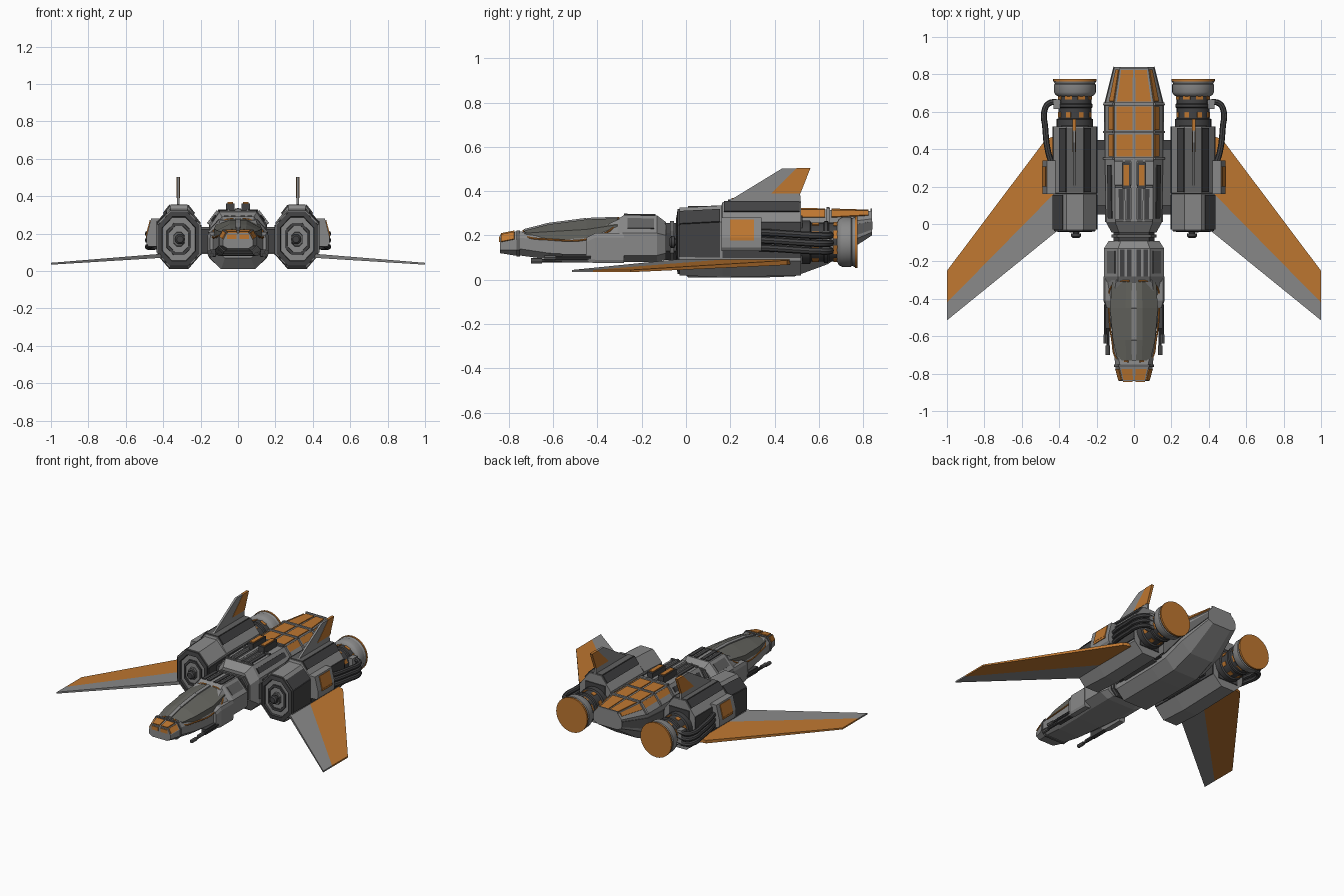
import bpy, bmesh, math
from mathutils import Vector as V

if "Cube" in bpy.data.objects:
    bpy.data.objects.remove(bpy.data.objects["Cube"])


def material(name, rgb):
    m = bpy.data.materials.new(name)
    m.diffuse_color = (*rgb, 1)
    m.use_nodes = True
    m.node_tree.nodes["Principled BSDF"].inputs["Base Color"].default_value = m.diffuse_color
    return m


GREY = material("hull grey", (0.25, 0.25, 0.25))
DARK = material("dark grey", (0.055, 0.055, 0.057))
MID = material("medium grey", (0.12, 0.12, 0.12))
ORANGE = material("orange", (0.52, 0.185, 0.03))
GLASS = material("canopy glass", (0.13, 0.13, 0.115))


def finish(ob, mat, mirror, smooth=False):
    ob.data.materials.clear()
    ob.data.materials.append(mat)
    if smooth:
        bpy.ops.object.select_all(action='DESELECT')
        ob.select_set(True)
        bpy.context.view_layer.objects.active = ob
        bpy.ops.object.shade_smooth_by_angle(angle=math.radians(35))
    if mirror:
        ob.modifiers.new("Mirror", 'MIRROR')
    return ob


def loft(name, rings, mat, mirror=False, smooth=False):
    """Skin a row of equal-length rings and cap both ends."""
    bm = bmesh.new()
    vs = [[bm.verts.new(p) for p in r] for r in rings]
    n = len(rings[0])
    for a, b in zip(vs, vs[1:]):
        for i in range(n):
            j = (i + 1) % n
            bm.faces.new((a[i], a[j], b[j], b[i]))
    bm.faces.new(vs[0])
    bm.faces.new(vs[-1][::-1])
    bmesh.ops.recalc_face_normals(bm, faces=bm.faces)
    me = bpy.data.meshes.new(name)
    bm.to_mesh(me)
    bm.free()
    ob = bpy.data.objects.new(name, me)
    bpy.context.collection.objects.link(ob)
    return finish(ob, mat, mirror, smooth)


def sec(y, wt, wm, wb, z0, z1, z2, z3, cx=0):
    """Eight-sided section; edges 0 lower slope, 1 side, 2 shoulder, 3 top, 4-6 other side, 7 belly."""
    h = [(wb, z0), (wm, z1), (wm, z2), (wt, z3)]
    return [V((cx + x, y, z)) for x, z in h] + [V((cx - x, y, z)) for x, z in h[::-1]]


def patch(name, a, b, i, u0, u1, v0, v1, mat, t=0.006, mirror=True):
    """Thin plate on edge strip i between sections a and b."""
    j = (i + 1) % len(a)
    q = [a[i].lerp(a[j], u).lerp(b[i].lerp(b[j], u), v)
         for u, v in ((u0, v0), (u1, v0), (u1, v1), (u0, v1))]
    n = (q[3] - q[0]).cross(q[1] - q[0]).normalized()
    return loft(name, [[p - n * 0.003 for p in q], [p + n * t for p in q]], mat, mirror)


def box(name, x, y, z, mat, mirror=True):
    return loft(name, [[V((x[0], k, z[0])), V((x[1], k, z[0])), V((x[1], k, z[1])),
                        V((x[0], k, z[1]))] for k in y], mat, mirror)


def lathe(name, cx, cz, prof, mat, n=28):
    """Turned part along y from (y, radius) pairs."""
    return loft(name, [[V((cx + r * math.cos(2 * math.pi * k / n), y, cz + r * math.sin(2 * math.pi * k / n)))
                        for k in range(n)] for y, r in prof], mat, True, True)


def tube(name, pts, r, mat):
    cu = bpy.data.curves.new(name, 'CURVE')
    cu.dimensions, cu.bevel_depth, cu.bevel_resolution, cu.use_fill_caps = '3D', r, 2, True
    cu.resolution_u = 5
    sp = cu.splines.new('BEZIER')
    sp.bezier_points.add(len(pts) - 1)
    for bp, p in zip(sp.bezier_points, pts):
        bp.co = p
        bp.handle_left_type = bp.handle_right_type = 'AUTO'
    ob = bpy.data.objects.new(name, cu)
    bpy.context.collection.objects.link(ob)
    bpy.ops.object.select_all(action='DESELECT')
    ob.select_set(True)
    bpy.context.view_layer.objects.active = ob
    bpy.ops.object.convert(target='MESH')
    return finish(bpy.context.object, mat, True, True)


# Main fuselage
body = [sec(-0.045, .08, .12, .07, .07, .11, .21, .28), sec(0.01, .10, .15, .09, .01, .07, .24, .315),
        sec(0.35, .105, .155, .09, .01, .07, .25, .318), sec(0.49, .105, .155, .09, .015, .08, .25, .318),
        sec(0.64, .105, .155, .085, .07, .13, .25, .316), sec(0.84, .075, .105, .07, .2, .215, .275, .31)]
loft("fuselage", body, GREY)
for k in (2, 3, 4):
    a, b = body[k], body[k + 1]
    patch("rear_top_panel", a, b, 3, .06, .46, .08, .92, ORANGE)
    patch("rear_shoulder_panel", a, b, 2, .45, .95, .08, .92, ORANGE)
    patch("rear_frame_band", a, b, 3, 0, .5, -.03, .04, GREY, .012)
    patch("rear_shoulder_band", a, b, 2, 0, 1, -.03, .04, GREY, .012)
patch("rear_tail_band", body[4], body[5], 3, 0, .5, .96, 1, GREY, .012)
for u in (.10, .30):
    patch("spine_groove", body[1], body[2], 3, u, u + .11, .02, .52, DARK)
    patch("spine_rib", body[1], body[2], 3, u + .12, u + .17, .0, .98, GREY, .016)
patch("spine_beam", body[1], body[2], 3, .47, .53, 0, 1, GREY, .018, False)
for v in (0, .54, .95):
    patch("spine_band", body[1], body[2], 3, 0, 1, v, v + .04, MID, .010, False)
patch("shoulder_groove", body[1], body[2], 2, .3, .7, .06, .9, DARK)
for k in range(1, 5):
    patch("side_strip", body[k], body[k + 1], 1, .2, .8, .0, 1, MID, .005)

# Twin dorsal vents
box("dorsal_vent", (.02, .063), (.19, .33), (.30, .362), DARK)
box("dorsal_vent_top", (.027, .056), (.205, .315), (.36, .368), ORANGE)

# Neck and cockpit hull
loft("neck", [sec(y, .08, .11, .07, .09, .13, .21, .255) for y in (-.12, -.02)], DARK)
loft("neck_ring", [sec(y, .09, .12, .08, .08, .12, .22, .265) for y in (-.072, -.055)], MID)
hull = [sec(-.755, .075, .10, .07, .11, .14, .19, .218), sec(-.62, .10, .115, .08, .092, .12, .175, .205),
        sec(-.43, .115, .135, .09, .083, .11, .18, .215), sec(-.30, .095, .15, .10, .08, .11, .20, .275)]
loft("cockpit_hull", hull, GREY)
hump = [sec(-.31, .085, .145, .10, .08, .11, .21, .272), sec(-.28, .085, .16, .10, .08, .11, .21, .292),
        sec(-.13, .085, .16, .10, .08, .11, .21, .29), sec(-.09, .07, .135, .09, .09, .12, .20, .26)]
loft("cockpit_rear", hump, GREY)
for u in (.06, .28):
    patch("hump_groove", hump[1], hump[2], 3, u, u + .14, .0, .95, DARK)
patch("hump_side_panel", hump[1], hump[2], 2, .25, .8, .1, .9, MID, .004)
loft("cockpit_cheek", [sec(-.45, .012, .016, .012, .08, .095, .17, .19, .134),
                       sec(-.41, .018, .025, .018, .075, .09, .19, .21, .138),
                       sec(-.28, .018, .025, .018, .075, .09, .19, .21, .138)], GREY, True)

# Nose with orange panels
nose = [sec(-.84, .06, .08, .055, .12, .135, .165, .203), sec(-.765, .078, .10, .07, .108, .135, .18, .218)]
loft("nose", nose, GREY)
patch("nose_top_panel", nose[0], nose[1], 3, .05, .45, .08, .88, ORANGE)
patch("nose_shoulder_panel", nose[0], nose[1], 2, .1, .95, .08, .88, ORANGE)
patch("nose_front_strip", [V((.06, -.841, .17)), V((.06, -.841, .195))],
      [V((.008, -.841, .17)), V((.008, -.841, .195))], 0, 0, 1, 0, 1, ORANGE, .003)
loft("nose_ring", [sec(y, .082, .106, .075, .104, .135, .185, .223) for y in (-.765, -.75)], MID)

# Canopy glass, spine and orange trim
rail = [(-.73, .07, .088, .20, .222), (-.62, .075, .113, .19, .25),
        (-.45, .075, .128, .19, .272), (-.31, .07, .118, .225, .277)]
canopy = [sec(y, wt * .6, w, w, .17, zl, zl + (zt - zl) * .45, zt) for y, wt, w, zl, zt in rail]
loft("canopy", canopy, GLASS)
for k in range(3):
    patch("canopy_spine", canopy[k], canopy[k + 1], 3, .36, .64, 0, 1, GREY, .007, False)
tube("canopy_trim", [(.03, -.735, .222), (.088, -.725, .197), (.118, -.62, .182), (.134, -.44, .184),
                     (.124, -.34, .225), (.07, -.305, .272), (.025, -.305, .28)], .0045, ORANGE)

# Guns under the cockpit
box("gun_mount", (.12, .15), (-.56, -.42), (.078, .115), DARK)
for x, y, z in ((.14, -.70, .085), (.152, -.64, .10)):
    tube("gun_barrel", [(x, y, z), (x, -.43, z)], .008, DARK)
    tube("gun_muzzle", [(x, y, z), (x, y + .05, z)], .012, MID)

# Engine pods
CX, CZ = .316, .17
box("pod_connector", (.13, .22), (.05, .45), (.10, .225), DARK)
box("connector_plate", (.145, .21), (.10, .40), (.09, .235), MID)
pod = [sec(-.03, .045, .115, .05, .02, .09, .25, .325, CX), sec(.16, .045, .115, .05, .01, .085, .26, .335, CX),
       sec(.165, .045, .115, .05, .01, .085, .26, .35, CX), sec(.52, .045, .115, .05, .02, .085, .26, .35, CX)]
loft("engine_pod", pod, GREY, True)
for i in (1, 5):
    patch("pod_front_side", pod[0], pod[1], i, .08, 1, .0, .97, DARK)
    patch("pod_rear_side", pod[2], pod[3], i, .08, 1, .0, 1, DARK)
for i, u0, u1 in ((2, .5, 1), (4, 0, .5)):
    patch("pod_top_plate", pod[2], pod[3], i, u0, u1, .02, .98, DARK, .008)
patch("pod_front_shoulder", pod[0], pod[1], 2, .0, .75, .0, .97, DARK)
patch("pod_crown", pod[2], pod[3], 3, .0, 1, .02, .98, MID, .005)
patch("pod_rear_cap", [V((.24, .52, .07)), V((.39, .52, .07))], [V((.24, .52, .29)), V((.39, .52, .29))],
      0, 0, 1, 0, 1, DARK, .006)


def shrunk(y, s):
    return [V((CX + (p.x - CX) * s, y, CZ + (p.z - CZ) * s)) for p in pod[0]]


loft("pod_intake", [shrunk(y, s) for y, s in ((0, .98), (-.038, .96), (-.042, .78), (.0, .70), (.0, .60),
                                            (-.038, .56), (-.038, .46), (-.01, .42), (-.01, .3))], DARK, True)
loft("intake_frame", [shrunk(y, s) for y, s in ((-.01, .28), (-.045, .24), (-.045, .16), (-.02, .14))], MID, True)
lathe("intake_probe", .31, CZ, [(-.02, .016), (-.05, .016), (-.052, .027), (-.066, .027), (-.074, .018)], DARK, 12)

# Side equipment box with orange cover
side = [sec(y, .022, .045, .035, .13, .145, .19, .28, .443) for y in (.16, .34)]
loft("side_box", side, GREY, True)
patch("side_box_cover", side[0], side[1], 2, 0, .9, .22, .82, ORANGE, .005)
patch("side_box_hatch", side[0], side[1], 1, .7, 1, .22, .82, ORANGE, .005)

# Coolant pipes
for k, z in enumerate((.145, .18, .215)):
    tube("coolant_pipe", [(.44, .32, z), (.462, .40, z - .004), (.475, .52, z - .012), (.48, .60, z - .016),
                          (.455, .645, z - .016), (.39, .65, z - .01)], .016, DARK)
box("pipe_collar", (.395, .43), (.615, .665), (.12, .22), GREY)

# Engine barrel, nozzle and trim
lathe("engine_barrel", CX, CZ, [(.50, .098), (.56, .098), (.565, .088), (.62, .088), (.625, .095), (.64, .095),
                                (.645, .088), (.70, .088)], DARK)
lathe("nozzle", CX, CZ, [(.68, .085), (.69, .104), (.705, .112), (.745, .112), (.75, .107), (.765, .115),
                         (.772, .115), (.772, .098), (.70, .084), (.70, .02)], GREY)
lathe("nozzle_lining", CX, CZ, [(.771, .099), (.703, .083), (.703, .068), (.771, .0985)][:3], DARK)
lathe("nozzle_core", CX, CZ, [(.695, .07), (.708, .07)], MID)
lathe("nozzle_rim", CX, CZ, [(.762, .1165), (.774, .1165), (.774, .104)], ORANGE)
for y0, y1, r, half in ((.57, .60, .092, .14), (.665, .685, .092, .22)):
    for k in range(8):
        c = math.pi * (k + .5) / 4
        loft("barrel_marker", [[V((CX + q * math.cos(c + d), y, CZ + q * math.sin(c + d)))
                                for q, d in ((r - .02, -half), (r, -half), (r, half), (r - .02, half))]
                               for y in (y0, y1)], ORANGE, True)


# Swept wings, grey leading half and orange trailing half
def wing(name, pts, mat):
    def level(x, s):
        f = (x - .4) / .6
        return .082 - .043 * f + s * (.011 - .006 * f)
    loft(name, [[V((x, y, level(x, s))) for x, y in pts] for s in (-1, 1)], mat, True)


wing("wing_front", [(.39, -.02), (1, -.515), (1, -.42), (.39, .20)], GREY)
wing("wing_rear", [(.39, .20), (1, -.42), (1, -.25), (.47, .455), (.39, .48)], ORANGE)


# Tail fins on the pods
def fin(name, pts, mat, t):
    loft(name, [[V((.32 + s * t, y, z)) for y, z in pts] for s in (-1, 1)], mat, True)


fin("tail_fin", [(.16, .335), (.52, .335), (.515, .39), (.56, .503), (.435, .503)], GREY, .007)
fin("fin_panel", [(.385, .39), (.517, .39), (.562, .504), (.50, .504)], ORANGE, .009)
